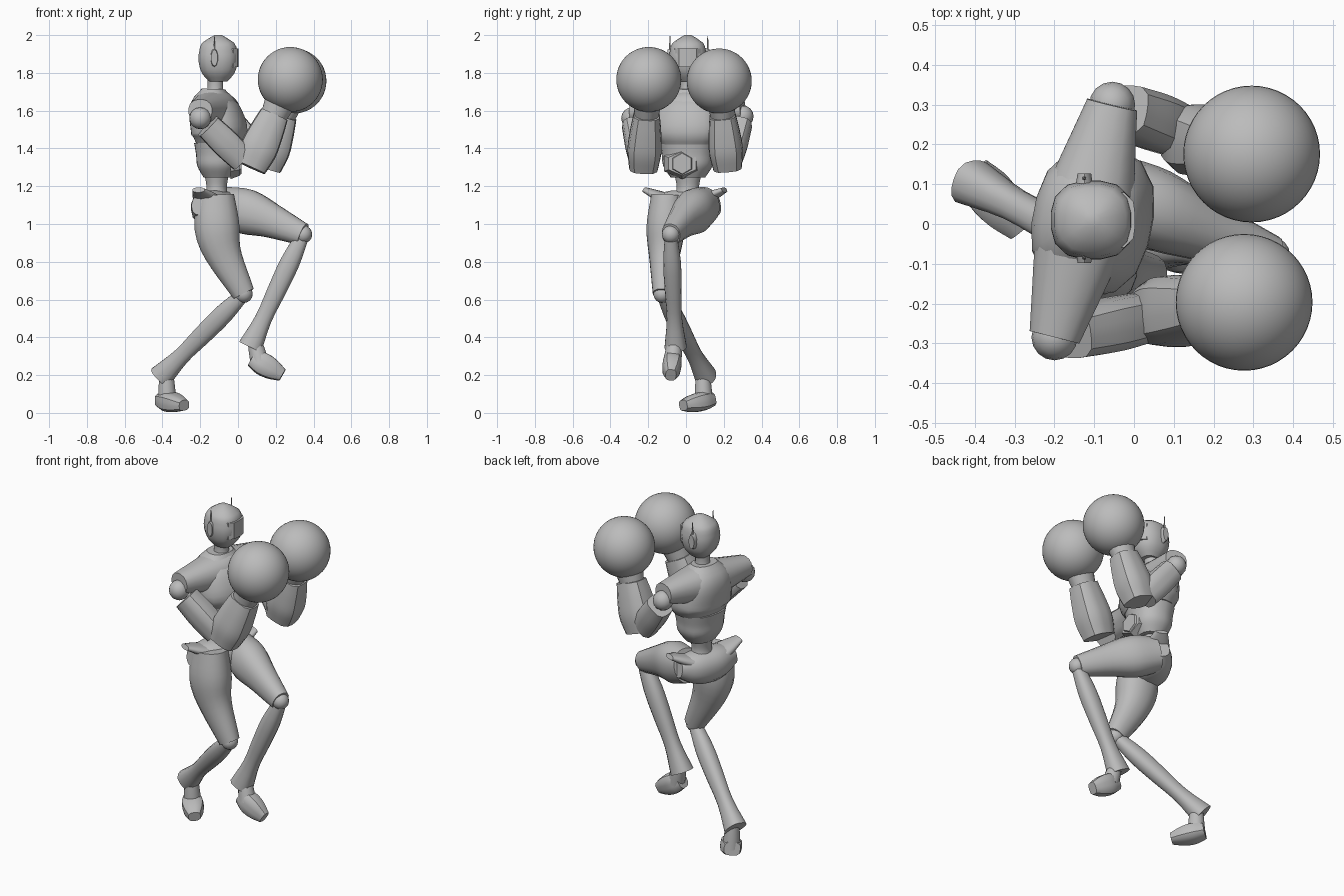
import bpy
import bmesh
from math import cos, sin, pi, radians
from mathutils import Vector, Matrix

cube = bpy.data.objects.get("Cube")
if cube:
    bpy.data.objects.remove(cube)

grey = bpy.data.materials.new("plain_grey")
grey.use_nodes = True
grey.diffuse_color = (0.5, 0.5, 0.5, 1)
grey.node_tree.nodes["Principled BSDF"].inputs["Base Color"].default_value = grey.diffuse_color

FORWARD, SIDE, UP = Matrix.Identity(3)
BOXY = 3.5


def finish(name, bm):
    """Turn a bmesh into a smooth shaded grey object that keeps sharp edges."""
    bmesh.ops.recalc_face_normals(bm, faces=bm.faces)
    mesh = bpy.data.meshes.new(name)
    bm.to_mesh(mesh)
    bm.free()
    mesh.materials.append(grey)
    for poly in mesh.polygons:
        poly.use_smooth = True
    mesh.set_sharp_from_angle(angle=radians(35))
    obj = bpy.data.objects.new(name, mesh)
    bpy.context.collection.objects.link(obj)


def blend(values, t):
    """Smoothly interpolate evenly spaced values; t runs from start to end."""
    last = len(values) - 1
    i = min(int(t * last), last - 1)
    f = t * last - i
    a, b = values[i], values[i + 1]
    slope_a = (b - values[i - 1]) / 2 if i > 0 else b - a
    slope_b = (values[i + 2] - a) / 2 if i + 1 < last else b - a
    ease = f * f * (3 - 2 * f)
    return (a + (b - a) * ease + slope_a * (f * (1 - f) ** 2)
            - slope_b * (f * f * (1 - f)))


def limb(name, path, radii, ratio=1, hint=SIDE, power=2, sides=16, steps=12):
    """Skin rounded rings along a path; ratio scales them towards the hint."""
    bm = bmesh.new()
    centres = [blend(path, i / steps) for i in range(steps + 1)]
    rings = []
    for i, centre in enumerate(centres):
        along = (centres[min(i + 1, steps)] - centres[max(i - 1, 0)]).normalized()
        u = (hint - along * hint.dot(along)).normalized()
        v = along.cross(u)
        radius = blend(radii, i / steps)
        ring = []
        for k in range(sides):
            angle = 2 * pi * (k + 0.5) / sides
            c, s = cos(angle), sin(angle)
            r = radius * (abs(c) ** power + abs(s) ** power) ** (-1 / power)
            ring.append(bm.verts.new(centre + u * (c * r * ratio) + v * (s * r)))
        rings.append(ring)
    for low, high in zip(rings, rings[1:]):
        for k in range(sides):
            n = (k + 1) % sides
            bm.faces.new((low[k], low[n], high[n], high[k]))
    bm.faces.new(rings[0])
    bm.faces.new(rings[-1])
    finish(name, bm)


def ball(name, centre, radius, segments=16):
    bm = bmesh.new()
    bmesh.ops.create_uvsphere(bm, u_segments=segments, v_segments=segments // 2,
                              radius=radius, matrix=Matrix.Translation(centre))
    finish(name, bm)


def disc(name, centre, axis, base, top, depth, sides=6, stretch=1):
    """Tapered disc along an axis, optionally stretched in height."""
    bm = bmesh.new()
    bmesh.ops.create_cone(bm, cap_ends=True, segments=sides, radius1=base, radius2=top, depth=depth)
    turn = axis.to_track_quat("Z", "Y").to_matrix().to_4x4()
    bm.transform(Matrix.Translation(centre) @ Matrix.Diagonal((1, 1, stretch, 1)) @ turn)
    finish(name, bm)


def column(x, low, high):
    """Upright path at the given depth."""
    return [Vector((x, 0.01, low)), Vector((x, 0.01, high))]


# Head, face plate and neck
limb("head", column(-.105, 1.755, 2), (.05, .085, .1, .105, .1, .085, .02), .95, power=2.6)
limb("visor", column(-.07, 1.83, 1.93), (.073, .073), power=BOXY)
limb("neck", column(-.12, 1.64, 1.8), (.06, .042, .045))

# Ear pods with thin aerials
ear_centre = Vector((-.125, .015, 1.88))
for name, out in (("left", SIDE), ("right", -SIDE)):
    ear = ear_centre + out * .1
    disc(name + "_ear", ear, out, .022, .018, .025, 10, 2.4)
    disc(name + "_aerial", ear + UP * .07, UP, .006, .002, .09)

# Torso: turned chest, ribs, waist and belly plate
turned = Vector((.2, 1, 0))
limb("chest", column(-.1, 1.425, 1.5) + column(-.13, 1.62, 1.715),
     (.12, .145, .14, .115, .06), 1.3, turned, 2.5)
limb("ribs", column(-.105, 1.245, 1.43), (.075, .108, .115, .125), 1.2, turned, 2.5)
limb("waist", column(-.113, 1.12, 1.26), (.07, .055, .065), 1.1)
belly = Vector((-.015, -.02, 1.32))
disc("belly_plate", belly, FORWARD, .11, .085, .05, stretch=.75)
disc("belly_boss", belly + FORWARD * .027, FORWARD, .062, .055, .015)

# Arms and round gloves: shoulder, elbow, glove
arms = {
    "left": ((-.055, .3, 1.57), (.145, .22, 1.3), (.296, .176, 1.757)),
    "right": ((-.2, -.285, 1.56), (.065, -.225, 1.3), (.277, -.197, 1.765)),
}
yoke = []
for name, joints in arms.items():
    shoulder, elbow, glove = map(Vector, joints)
    yoke.append(shoulder + UP * .04)
    wrist = elbow.lerp(glove, .6)
    ball(name + "_shoulder_joint", shoulder, .058)
    limb(name + "_upper_arm", [shoulder.lerp(elbow, .16), elbow.lerp(shoulder, .15)],
         (.07, .076, .07), .9, power=BOXY)
    limb(name + "_forearm", [elbow, wrist], (.085, .1, .092, .077), .9, power=BOXY)
    limb(name + "_cuff", [wrist, wrist.lerp(glove, .4)], (.072, .085), .9)
    ball(name + "_glove", glove, .172, 48)

# Shoulder yoke joining both arms over the chest
yoke.insert(1, Vector((-.125, .01, 1.6)))
limb("shoulders", yoke, (.065, .085, .105, .12, .105, .085, .065), .92, UP, 2.4)

# Pelvis with flared hip points
pelvis = [Vector((-.19, -.17, 1.1)), Vector((-.12, 0, 1.08)), Vector((-.05, .16, 1.1))]
limb("pelvis", pelvis, (.06, .1, .11, .1, .06), .9, UP, 2.5)
for name, end in (("left", pelvis[2]), ("right", pelvis[0])):
    tip = end + (end - pelvis[1]) * .27 + UP * .075
    limb(name + "_hip_flare", [end.lerp(pelvis[1], .4) + UP * .04, tip], (.08, .06, .035), .4, UP, 2.5)

# Legs: hip, knee, ankle, heel, toe, and how far the thigh bows back
legs = {
    "left": ((-.08, .1, 1.1), (.345, -.08, .945), (.065, -.055, .35),
             (.075, -.07, .29), (.235, -.08, .2), -.02 * FORWARD + .02 * UP),
    "right": ((-.12, -.1, 1.15), (.03, -.125, .63), (-.41, .105, .19),
              (-.405, .13, .07), (-.285, -.015, .04), -.05 * FORWARD),
}
for name, (*joints, bow) in legs.items():
    hip, knee, ankle, heel, toe = map(Vector, joints)
    limb(name + "_thigh", [hip, hip.lerp(knee, .5) + bow, knee], (.1, .12, .09, .06), .85, power=2.3)
    ball(name + "_knee_joint", knee, .048)
    limb(name + "_shin", [knee, ankle], (.035, .052, .05, .045, .065), .9, power=2.6)
    limb(name + "_ankle", [ankle.lerp(knee, .07), heel.lerp(toe, .25)], (.036, .044, .05))
    limb(name + "_foot", [heel, toe], (.038, .05, .045, .028), 1.2, FORWARD.cross(UP) + turned, BOXY)
